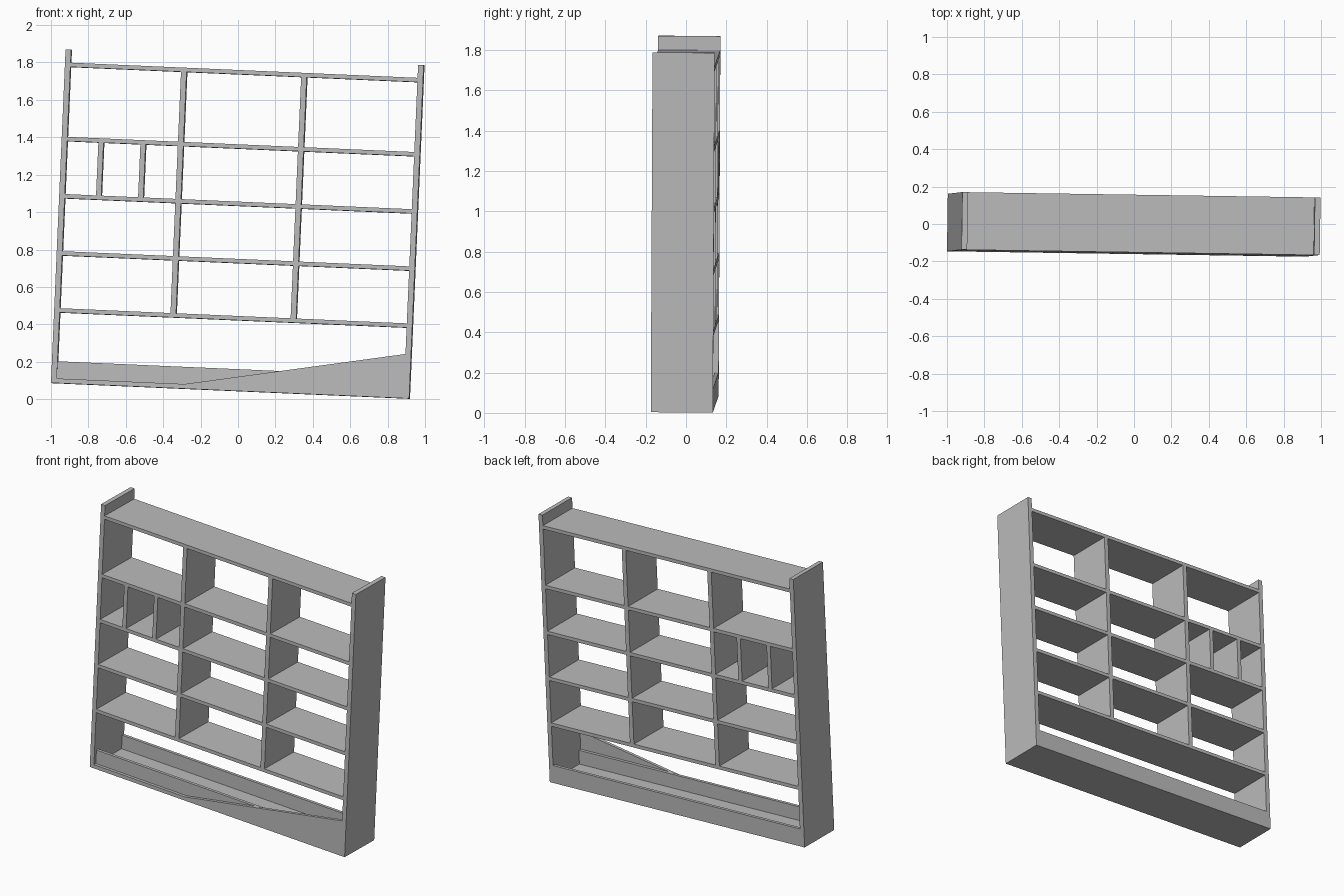
import bpy, bmesh
from math import radians
from mathutils import Matrix, Vector

if "Cube" in bpy.data.objects:
    bpy.data.objects.remove(bpy.data.objects["Cube"])

grey = bpy.data.materials.new("shelf grey")
grey.use_nodes = True
COLOUR = (0.5, 0.5, 0.5, 1)
grey.diffuse_color = COLOUR
grey.node_tree.nodes["Principled BSDF"].inputs["Base Color"].default_value = COLOUR

# Unit dimensions
W, D, H = 1.917, 0.308, 1.785
SIDE, SHELF = 0.03, 0.023
KICK = 0.117
FLOOR = 0.025
INNER = W - SIDE

# The whole unit leans a little; local origin is the lower front corner
ROT = (Matrix.Rotation(radians(-0.86), 4, 'Z') @ Matrix.Rotation(radians(2.5), 4, 'Y')
       @ Matrix.Rotation(radians(-0.32), 4, 'X'))
PLACE = Matrix.Translation((-1, -0.146, 0.087)) @ ROT


def prism(name, profile, front, back):
    """Extrude a width/height outline through the depth."""
    bm = bmesh.new()
    face = bm.faces.new([bm.verts.new((u, front, w)) for u, w in profile])
    ext = bmesh.ops.extrude_face_region(bm, geom=[face])
    moved = [v for v in ext["geom"] if isinstance(v, bmesh.types.BMVert)]
    bmesh.ops.translate(bm, verts=moved, vec=Vector((0, back - front, 0)))
    bmesh.ops.recalc_face_normals(bm, faces=bm.faces)
    bm.transform(PLACE)
    mesh = bpy.data.meshes.new(name)
    bm.to_mesh(mesh)
    bm.free()
    mesh.materials.append(grey)
    bpy.context.collection.objects.link(bpy.data.objects.new(name, mesh))


def board(name, u0, u1, w0, w1, front=0, back=D):
    prism(name, [(u0, w0), (u1, w0), (u1, w1), (u0, w1)], front, back)


# Side panels
board("right_side_panel", 0, SIDE, 0, H)
board("left_side_panel", INNER, W, 0, H)

# Shelves, given by their top heights
tops = [0.401, 0.706, 1.012, 1.318, 1.715]
for i, top in enumerate(tops):
    board(f"shelf_{i + 1}", SIDE, INNER, top - SHELF, top)

# Two main dividers in each row
bay = 0.592
for i, (low, high) in enumerate(zip(tops, tops[1:])):
    for side, u in (("right", SIDE + bay), ("left", INNER - bay - SIDE)):
        board(f"{side}_divider_{i + 1}", u, u + SIDE, low, high - SHELF)

# Small dividers in the cubby row
for i, u in enumerate((0.197, 0.422)):
    board(f"cubby_divider_{i + 1}", u, u + 0.028, tops[2], tops[3] - SHELF)

# Base: floor, kick boards and the sloping front plate
board("floor_panel", SIDE, INNER, 0, FLOOR)
board("back_kick_board", SIDE, INNER, FLOOR, KICK, D - 0.02, D)
board("front_kick_board", SIDE, INNER, FLOOR, KICK, 0.02, 0.04)
prism("sloping_front_plate",
      [(0.714, FLOOR), (INNER, FLOOR), (INNER, 0.237)], 0, 0.02)
